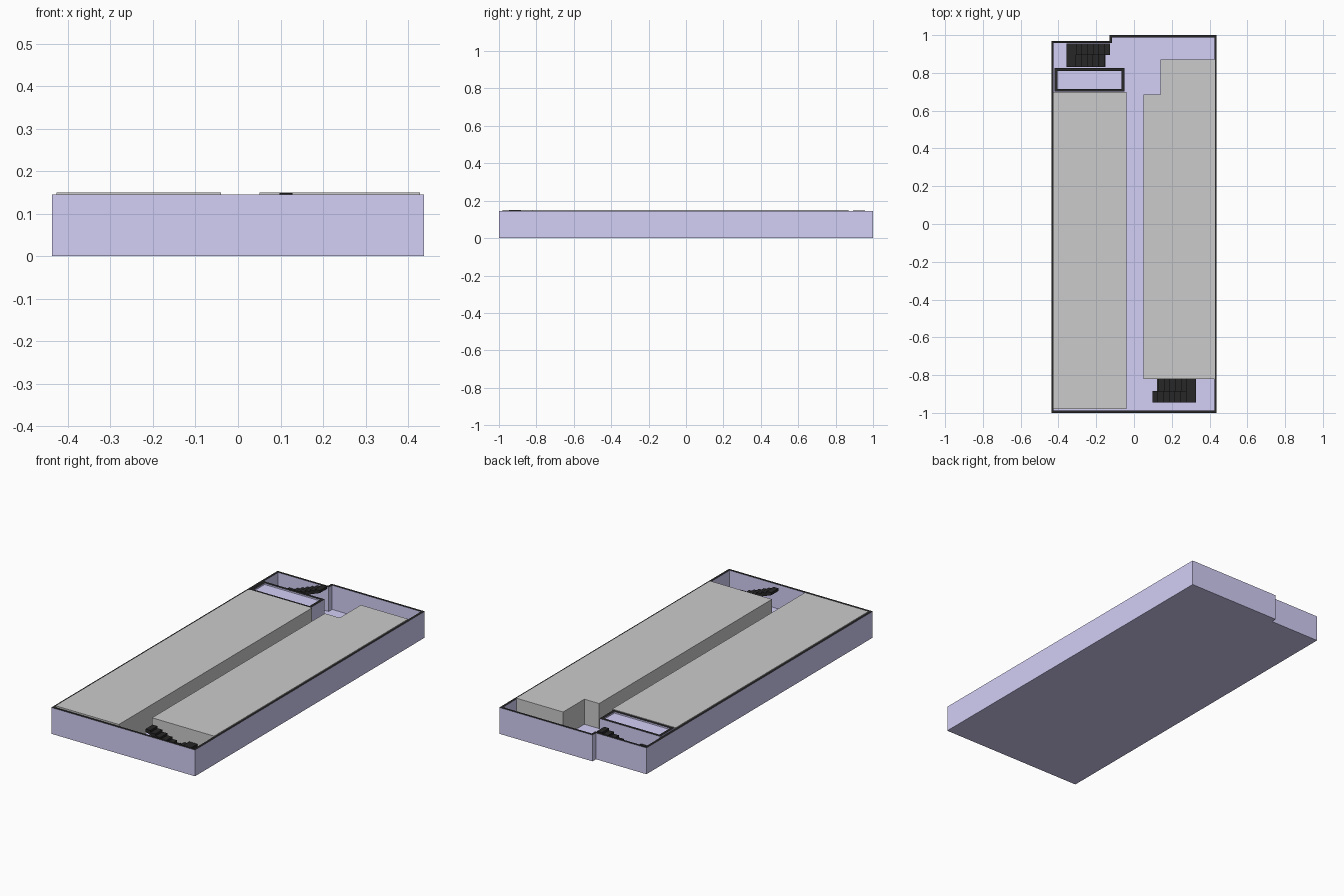
import bpy, bmesh, math
from mathutils import Matrix

if "Cube" in bpy.data.objects:
    bpy.data.objects.remove(bpy.data.objects["Cube"])


def material(name, rgb):
    m = bpy.data.materials.new(name)
    m.diffuse_color = (*rgb, 1)
    m.use_nodes = True
    m.node_tree.nodes["Principled BSDF"].inputs["Base Color"].default_value = m.diffuse_color
    return m


PURPLE = material("purple_wall", (0.65, 0.62, 0.92))
BLACK = material("black_trim", (0.02, 0.02, 0.02))


def finish(bm, name, mats=()):
    bmesh.ops.recalc_face_normals(bm, faces=bm.faces)
    mesh = bpy.data.meshes.new(name)
    bm.to_mesh(mesh)
    bm.free()
    obj = bpy.data.objects.new(name, mesh)
    for m in mats:
        mesh.materials.append(m)
    bpy.context.collection.objects.link(obj)
    return obj


def add_prism(bm, outline, z0, z1):
    """Extrude an xy outline upward; returns the top face."""
    base = bm.faces.new([bm.verts.new((x, y, z0)) for x, y in outline])
    ext = bmesh.ops.extrude_face_region(bm, geom=[base], use_keep_orig=True)["geom"]
    verts = [g for g in ext if isinstance(g, bmesh.types.BMVert)]
    bmesh.ops.translate(bm, verts=verts, vec=(0, 0, z1 - z0))
    bmesh.ops.recalc_face_normals(bm, faces=bm.faces)
    return [g for g in ext if isinstance(g, bmesh.types.BMFace)][0]


def rect(x0, x1, y0, y1):
    return [(x0, y0), (x1, y0), (x1, y1), (x0, y1)]


def block(name, outline, z0, z1):
    bm = bmesh.new()
    add_prism(bm, outline, z0, z1)
    return finish(bm, name)


def tray(name, outline, z0, z1, floor_z, wall):
    """Walled tray: inset the top, sink the middle, blacken the wall tops."""
    bm = bmesh.new()
    top = add_prism(bm, outline, z0, z1)
    rim = bmesh.ops.inset_region(bm, faces=[top], thickness=wall, use_even_offset=True)["faces"]
    for f in rim:
        f.material_index = 1
    low = bmesh.ops.extrude_face_region(bm, geom=[top])["geom"]
    verts = [g for g in low if isinstance(g, bmesh.types.BMVert)]
    for f in [g for g in low if isinstance(g, bmesh.types.BMFace)]:
        f.material_index = 0
    if top.is_valid:
        bm.faces.remove(top)
    for v in verts:
        v.co.z = floor_z
    return finish(bm, name, (PURPLE, BLACK))


# Outer shell with stepped back-left corner
FLOOR = 0.012
tray("outer_walls", [(-0.438, -1), (0.438, -1), (0.438, 1), (-0.13, 1),
                     (-0.13, 0.97), (-0.438, 0.97)], 0, 0.145, FLOOR, 0.013)

# Room blocks
block("left_block", rect(-0.427, -0.04, -0.98, 0.70), FLOOR, 0.15)
block("right_block", [(0.05, -0.82), (0.428, -0.82), (0.428, 0.87),
                      (0.14, 0.87), (0.14, 0.685), (0.05, 0.685)], FLOOR, 0.15)

# Small shaft behind the left block
tray("shaft", rect(-0.42, -0.05, 0.701, 0.825), FLOOR, 0.148, 0.14, 0.015)


def staircase(name, matrix):
    """Dog-leg stair: two stepped flights joined by a half landing."""
    bm = bmesh.new()
    n, length, half, width = 6, 0.18, 0.069, 0.0625
    tread, rise, slab = length / n, half / n, 0.014

    def flight(y, z_top, flip):
        prof = [(0, z_top)]
        for i in range(n):
            prof.append(((i + 1) * tread, z_top - i * rise))
            prof.append(((i + 1) * tread, z_top - (i + 1) * rise))
        prof += [(length, z_top - half - slab), (0, z_top - slab)]
        if flip:
            prof = [(x, 2 * z_top - half - z - slab) for x, z in prof]
            prof = [(0, z_top - half)]
            for i in range(n):
                prof.append(((i + 1) * tread, z_top - half + i * rise))
                prof.append(((i + 1) * tread, z_top - half + (i + 1) * rise))
            prof += [(length, z_top - slab), (0, z_top - half - slab * 0.5)]
        face = bm.faces.new([bm.verts.new((x, y, z)) for x, z in prof])
        ext = bmesh.ops.extrude_face_region(bm, geom=[face], use_keep_orig=True)["geom"]
        bmesh.ops.translate(bm, vec=(0, width, 0),
                            verts=[g for g in ext if isinstance(g, bmesh.types.BMVert)])

    flight(0, 0.149, False)
    flight(width, 0.149 - half, True)
    add_prism(bm, rect(length, 0.23, 0, 2 * width), 0.149 - half - slab, 0.149 - half)
    bm.transform(matrix)
    return finish(bm, name, (BLACK,))


# Front stair, and its half-turn copy at the back
staircase("front_stair", Matrix.Translation((0.098, -0.946, 0)))
staircase("back_stair", Matrix.Translation((-0.127, 0.956, 0)) @ Matrix.Rotation(math.pi, 4, 'Z'))
